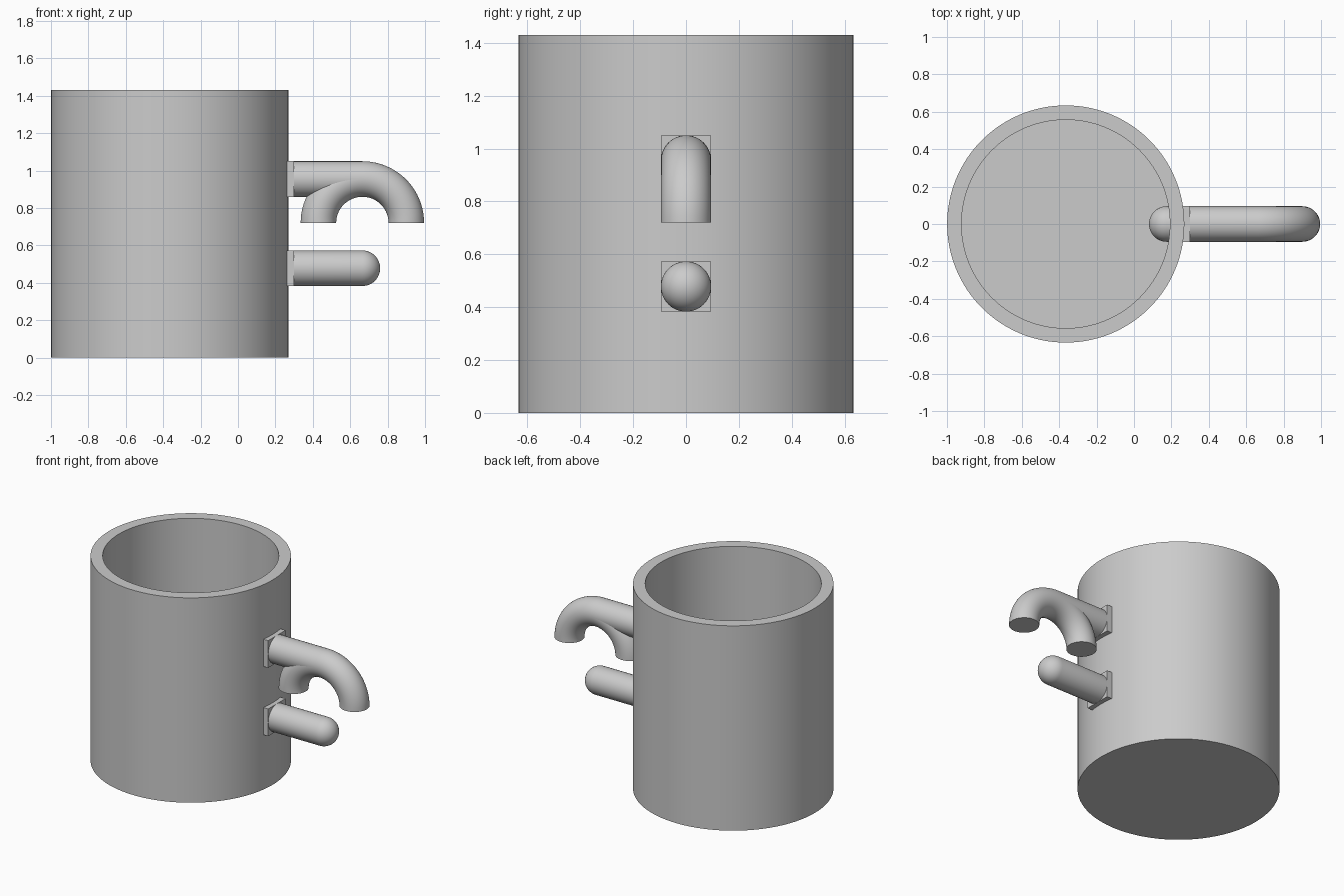
import bpy, bmesh
from math import sin, cos, pi, radians
from mathutils import Matrix, Vector

if "Cube" in bpy.data.objects:
    bpy.data.objects.remove(bpy.data.objects["Cube"])

grey = bpy.data.materials.new("plain grey")
grey.use_nodes = True
COLOUR = (0.6, 0.6, 0.6, 1)
grey.diffuse_color = COLOUR
grey.node_tree.nodes["Principled BSDF"].inputs["Base Color"].default_value = COLOUR

CUP_X, CUP_R, CUP_H, WALL = -0.365, 0.634, 1.43, 0.077
TUBE_R, BEND_R = 0.095, 0.235
BAR_START, BAR_END = 0.175, 0.665
UPPER_Z, LOWER_Z = 0.955, 0.478


def finish(bm, name):
    """Turn a bmesh into a shaded grey object."""
    bmesh.ops.remove_doubles(bm, verts=bm.verts, dist=1e-5)
    bmesh.ops.recalc_face_normals(bm, faces=bm.faces)
    mesh = bpy.data.meshes.new(name)
    bm.to_mesh(mesh)
    bm.free()
    obj = bpy.data.objects.new(name, mesh)
    bpy.context.collection.objects.link(obj)
    mesh.materials.append(grey)
    bpy.ops.object.select_all(action="DESELECT")
    obj.select_set(True)
    bpy.context.view_layer.objects.active = obj
    bpy.ops.object.shade_smooth_by_angle(angle=radians(30))
    return obj


def lathe(name, profile, matrix, steps):
    """Spin a (radius, height) profile about z, then place it."""
    bm = bmesh.new()
    verts = [bm.verts.new((r, 0, z)) for r, z in profile]
    edges = [bm.edges.new(pair) for pair in zip(verts, verts[1:])]
    bmesh.ops.spin(bm, geom=verts + edges, cent=(0, 0, 0), axis=(0, 0, 1),
                   angle=2 * pi, steps=steps, use_duplicate=False)
    bm.transform(matrix)
    return finish(bm, name)


def bar(name, z, round_end):
    """Horizontal rod along x with a domed inner end."""
    length = BAR_END - BAR_START
    arc = [i * pi / 24 for i in range(13)]
    profile = [(TUBE_R * sin(a), -TUBE_R * cos(a)) for a in arc]
    if round_end:
        profile += [(TUBE_R * cos(a), length + TUBE_R * sin(a)) for a in arc]
    else:
        profile += [(TUBE_R, length), (0, length)]
    place = Matrix.Translation((BAR_START, 0, z)) @ Matrix.Rotation(pi / 2, 4, "Y")
    return lathe(name, profile, place, 48)


def plate(name, z):
    """Square mounting plate between the cup and a rod."""
    bm = bmesh.new()
    bmesh.ops.create_cube(bm, size=1)
    bm.transform(Matrix.Translation((0.277, 0, z))
                 @ Matrix.Diagonal((0.046, 2 * TUBE_R, 2 * TUBE_R, 1)))
    return finish(bm, name)


# Hollow cup body
inner = CUP_R - WALL
lathe("cup_body", [(0, 0), (CUP_R, 0), (CUP_R, CUP_H), (inner, CUP_H),
                   (inner, WALL), (0, WALL)],
      Matrix.Translation((CUP_X, 0, 0)), 128)

# Rods and their mounting plates
bar("upper_handle_rod", UPPER_Z, False)
bar("lower_handle_rod", LOWER_Z, True)
plate("upper_plate", UPPER_Z)
plate("lower_plate", LOWER_Z)

# Half-ring hook at the end of the upper rod
bm = bmesh.new()
centre = Vector((BAR_END, 0, UPPER_Z - BEND_R))
ring = bmesh.ops.create_circle(bm, cap_ends=False, segments=48, radius=TUBE_R,
                               matrix=Matrix.Translation(centre + Vector((BEND_R, 0, 0))))
edges = list({e for v in ring["verts"] for e in v.link_edges})
bmesh.ops.spin(bm, geom=ring["verts"] + edges, cent=centre, axis=(0, -1, 0),
               angle=pi, steps=40, use_duplicate=False)
bmesh.ops.holes_fill(bm, edges=[e for e in bm.edges if e.is_boundary], sides=0)
finish(bm, "handle_hook")
